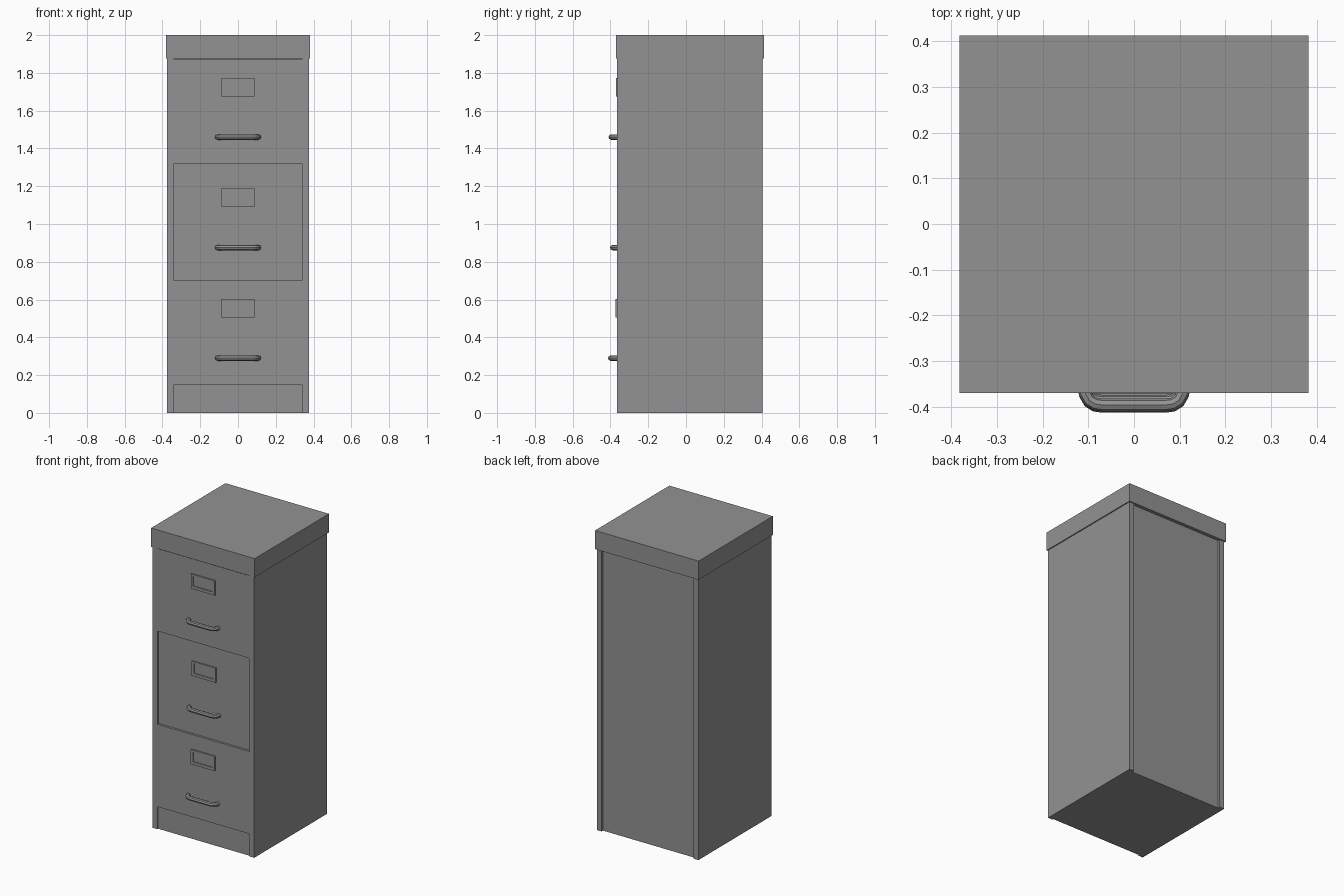
import bpy
from mathutils import Vector

cube = bpy.data.objects.get("Cube")
if cube:
    bpy.data.objects.remove(cube, do_unlink=True)

grey = bpy.data.materials.new("grey_steel")
grey.use_nodes = True
colour = (0.29, 0.29, 0.29, 1)
grey.diffuse_color = colour
grey.node_tree.nodes["Principled BSDF"].inputs["Base Color"].default_value = colour


def box(name, x, y, z):
    """Box spanning the given (low, high) ranges."""
    low, high = Vector((x[0], y[0], z[0])), Vector((x[1], y[1], z[1]))
    bpy.ops.mesh.primitive_cube_add(size=1, location=(low + high) / 2)
    ob = bpy.context.object
    ob.name = name
    ob.scale = high - low
    bpy.ops.object.transform_apply(location=False, rotation=False, scale=True)
    ob.data.materials.append(grey)
    return ob


FRONT, BACK = -0.365, 0.405
W, INNER, LID_Z = 0.375, 0.34, 1.875

# Carcass: full-depth sides around a slightly recessed core
for side, s in (("left", 1), ("right", -1)):
    box(side + "_side", sorted((s * INNER, s * W)), (FRONT, BACK), (0, LID_Z))
box("core_and_back_panel", (-INNER, INNER), (FRONT + 0.015, BACK - 0.015), (0, LID_Z))
box("plinth", (-INNER, INNER), (FRONT + 0.008, FRONT + 0.05), (0, 0.15))
box("lid", (-0.382, 0.382), (-0.37, 0.413), (LID_Z, 2))


def label_holder(name, y, z):
    """Thin frame with a sunken card."""
    x0, x1, z0, z1 = 0.088, 0.072, z - 0.05, z + 0.048
    zi0, zi1 = z - 0.03, z + 0.036
    depth = (y - 0.009, y + 0.004)
    box(name + "_bottom", (-x0, x0), depth, (z0, zi0))
    box(name + "_top", (-x0, x0), depth, (zi1, z1))
    for side, s in (("left", 1), ("right", -1)):
        box(name + "_" + side, sorted((s * x1, s * x0)), depth, (zi0, zi1))
    box(name + "_card", (-x1, x1), (y - 0.003, y + 0.004), (zi0, zi1))


def handle(name, y, z):
    """Bent tube with rounded corners."""
    curve = bpy.data.curves.new(name, "CURVE")
    curve.dimensions = "3D"
    curve.bevel_depth = 0.014
    curve.bevel_resolution = 2
    curve.resolution_u = 6
    curve.use_fill_caps = True
    half = [(0.109, 0.008), (0.107, -0.008), (0.098, -0.024), (0.085, -0.032), (0.07, -0.034)]
    path = half + [(-px, py) for px, py in reversed(half)]
    spline = curve.splines.new("POLY")
    spline.points.add(len(path) - 1)
    for p, (px, py) in zip(spline.points, path):
        p.co = (px, y + py, z, 1)
    ob = bpy.data.objects.new(name, curve)
    bpy.context.collection.objects.link(ob)
    bpy.ops.object.select_all(action="DESELECT")
    ob.select_set(True)
    bpy.context.view_layer.objects.active = ob
    bpy.ops.object.convert(target="MESH")
    ob = bpy.context.object
    ob.data.materials.clear()
    ob.data.materials.append(grey)
    bpy.ops.object.shade_smooth_by_angle()


# Drawers, each pushed in by a different amount
drawers = [("bottom", 0.15, 0.70, 0.0), ("middle", 0.735, 1.32, 0.011), ("top", 1.32, 1.87, 0.003)]
for i, (name, z0, z1, inset) in enumerate(drawers):
    y = FRONT + inset
    box(name + "_drawer", (-INNER, INNER), (y, y + 0.05), (z0, z1))
    label_holder(name + "_label_holder", y, 0.555 + 0.585 * i)
    handle(name + "_handle", y, 0.29 + 0.585 * i)
